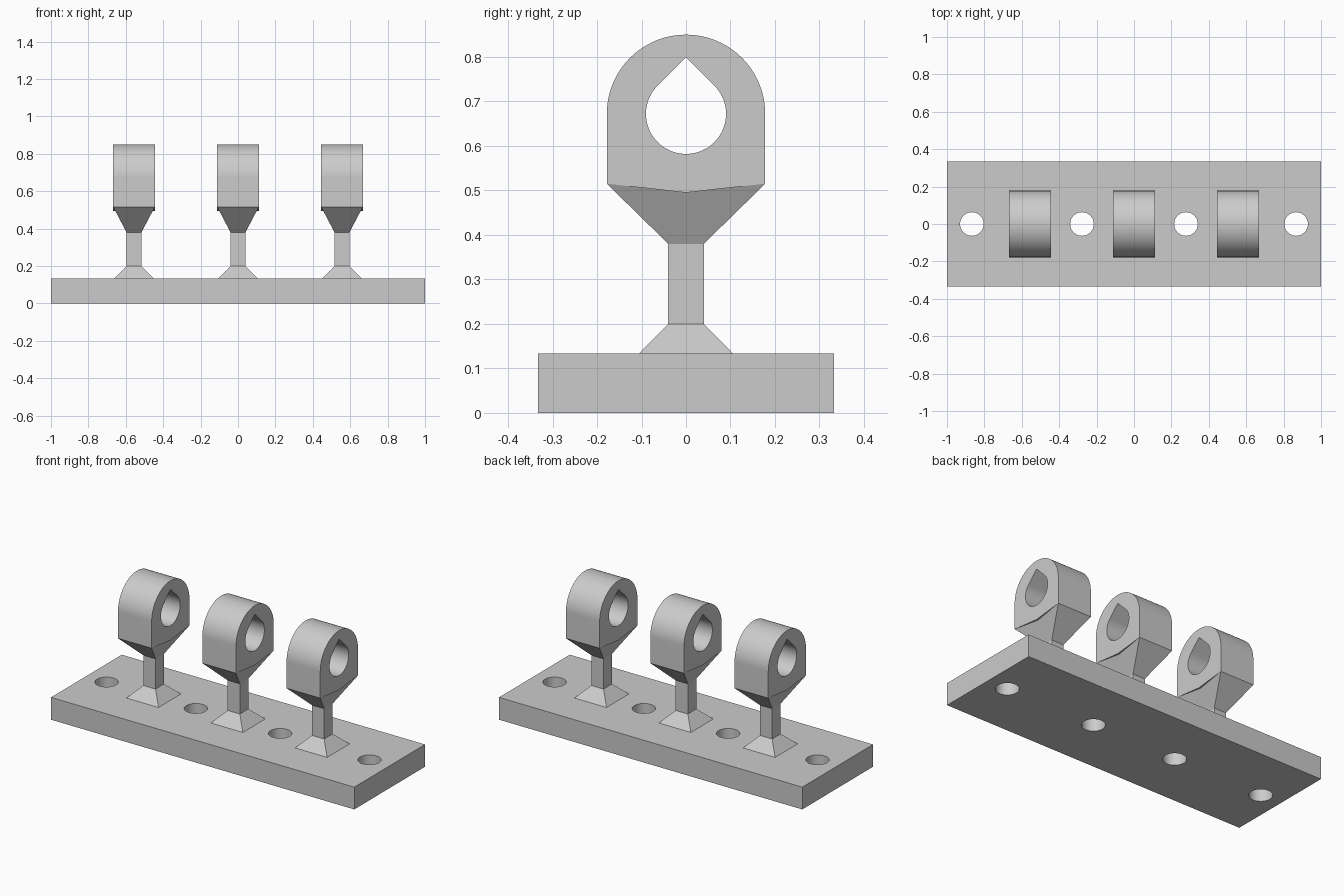
import bpy
import bmesh
from math import sin, cos, pi, radians
from mathutils import Matrix

cube = bpy.data.objects.get("Cube")
if cube:
    bpy.data.objects.remove(cube, do_unlink=True)

GREY = (0.6, 0.6, 0.6, 1)
grey = bpy.data.materials.new("plain grey")
grey.use_nodes = True
grey.diffuse_color = GREY
grey.node_tree.nodes["Principled BSDF"].inputs["Base Color"].default_value = GREY

# Stacking heights and half sizes
PLATE_TOP = 0.133
NECK = 0.04
NECK_BOTTOM, NECK_TOP = 0.2, 0.38
EYE_X, EYE_Y, EYE_BOTTOM, EYE_Z = 0.111, 0.178, 0.515, 0.672
HOLE = 0.09


def finish(name, bm, location=(0, 0, 0)):
    bmesh.ops.remove_doubles(bm, verts=bm.verts, dist=0.0001)
    bmesh.ops.recalc_face_normals(bm, faces=bm.faces)
    mesh = bpy.data.meshes.new(name)
    bm.to_mesh(mesh)
    bm.free()
    mesh.materials.append(grey)
    obj = bpy.data.objects.new(name, mesh)
    bpy.context.collection.objects.link(obj)
    obj.location = location
    bpy.ops.object.select_all(action="DESELECT")
    obj.select_set(True)
    bpy.context.view_layer.objects.active = obj
    bpy.ops.object.shade_smooth_by_angle(angle=radians(25))
    return obj


def arc(cx, cy, r, start=0, end=2 * pi, steps=48):
    return [(cx + r * cos(start + (end - start) * i / steps),
             cy + r * sin(start + (end - start) * i / steps))
            for i in range(steps + 1)]


def extruded(outlines, half_depth):
    """Fill the first outline, leaving the others as holes, and extrude it."""
    curve = bpy.data.curves.new("outline", "CURVE")
    curve.dimensions = "2D"
    curve.fill_mode = "BOTH"
    curve.extrude = half_depth
    for points in outlines:
        spline = curve.splines.new("POLY")
        spline.points.add(len(points) - 1)
        for p, (x, y) in zip(spline.points, points):
            p.co = (x, y, 0, 1)
        spline.use_cyclic_u = True
    helper = bpy.data.objects.new("outline", curve)
    mesh = bpy.data.meshes.new_from_object(helper)
    bm = bmesh.new()
    bm.from_mesh(mesh)
    bpy.data.objects.remove(helper)
    bpy.data.curves.remove(curve)
    bpy.data.meshes.remove(mesh)
    return bm


# Base plate with four through holes
rectangle = [(-1, -0.333), (1, -0.333), (1, 0.333), (-1, 0.333)]
holes = [arc(x, 0, 0.063)[:-1] for x in (-0.867, -0.278, 0.278, 0.867)]
finish("base_plate", extruded([rectangle] + holes, PLATE_TOP / 2),
       (0, 0, PLATE_TOP / 2))


def post(x):
    # Foot, neck and flare as one stack of rectangular sections
    bm = bmesh.new()
    sections = [(0.106, 0.106, PLATE_TOP), (NECK, NECK, NECK_BOTTOM),
                (NECK, NECK, NECK_TOP), (EYE_X, EYE_Y, EYE_BOTTOM)]
    rings = [[bm.verts.new((sx * hx, sy * hy, z))
              for sx, sy in ((-1, -1), (1, -1), (1, 1), (-1, 1))]
             for hx, hy, z in sections]
    for low, high in zip(rings, rings[1:]):
        for i in range(4):
            j = (i + 1) % 4
            bm.faces.new((low[i], low[j], high[j], high[i]))
    bm.faces.new(rings[0][::-1])
    bm.faces.new(rings[-1])
    finish("post", bm, (x, 0, 0))

    # Rounded eye with a shallow V underside and a teardrop hole
    body = arc(0, EYE_Z, EYE_Y, 0, pi) + [
        (-EYE_Y, EYE_BOTTOM), (0, 0.495), (EYE_Y, EYE_BOTTOM)]
    teardrop = arc(0, EYE_Z, HOLE, 0.75 * pi, 2.25 * pi) + [
        (0, EYE_Z + HOLE * 2 ** 0.5)]
    bm = extruded([body, teardrop], EYE_X)
    # Stand the outline upright: its x and y become y and z
    upright = Matrix(((0, 0, 1, 0), (1, 0, 0, 0), (0, 1, 0, 0), (0, 0, 0, 1)))
    bmesh.ops.transform(bm, matrix=upright, verts=bm.verts)
    finish("eye", bm, (x, 0, 0))


for x in (-0.556, 0, 0.556):
    post(x)
